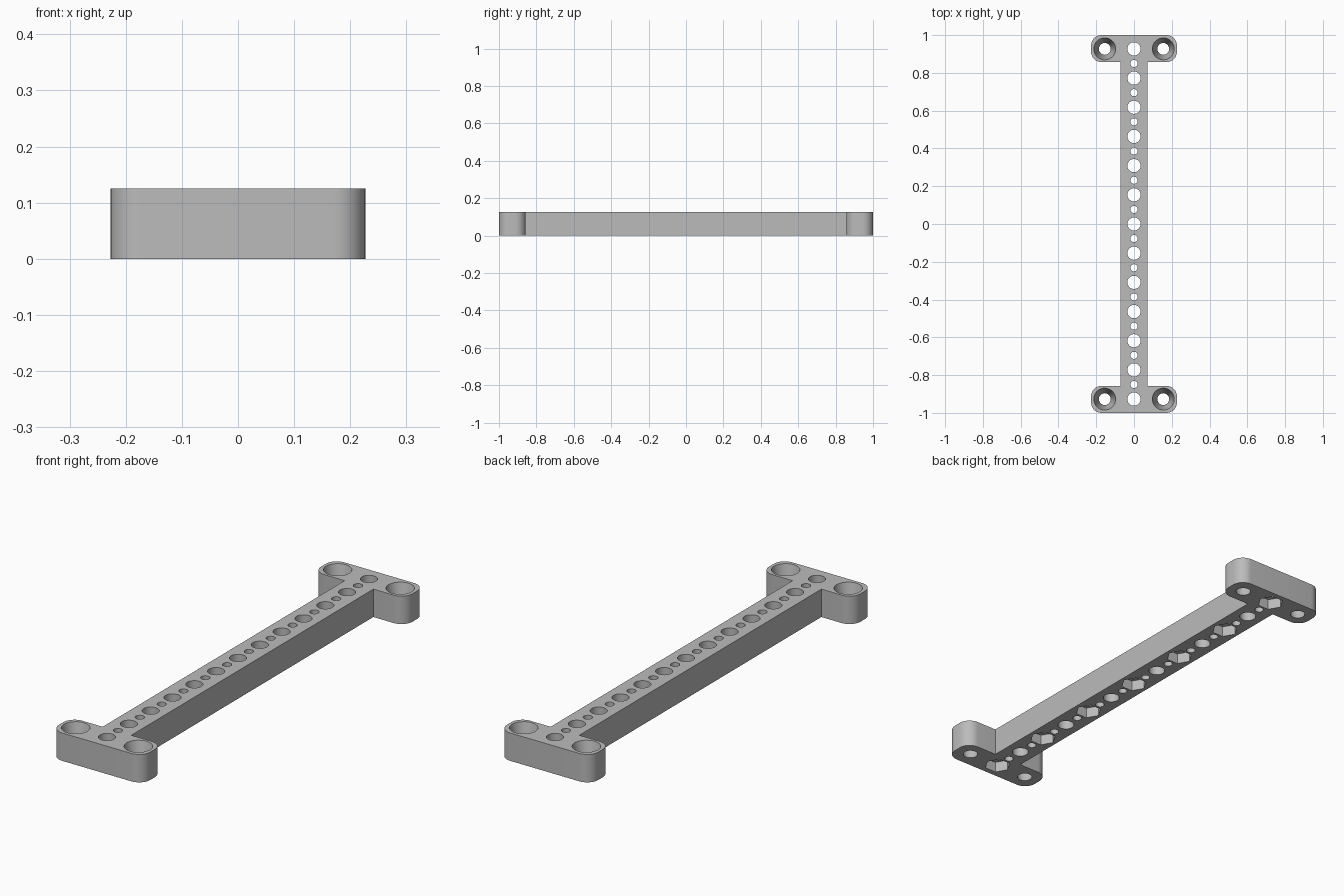
import bpy, bmesh
from math import pi, sin, cos, radians
from mathutils import Matrix

if "Cube" in bpy.data.objects:
    bpy.data.objects.remove(bpy.data.objects["Cube"], do_unlink=True)

HEIGHT = 0.125
HALF_W, STEM, CAP_Y = 0.227, 0.071, 0.857
CORNER = 0.055
END = 0.927          # outermost hole position
PITCH = END / 6      # spacing of the large holes
SCREW_X = 0.155

grey = bpy.data.materials.new("plain grey")
grey.use_nodes = True
colour = (0.5, 0.5, 0.5, 1)
grey.diffuse_color = colour
grey.node_tree.nodes["Principled BSDF"].inputs["Base Color"].default_value = colour


def make_object(name, bm):
    bmesh.ops.recalc_face_normals(bm, faces=bm.faces)
    mesh = bpy.data.meshes.new(name)
    bm.to_mesh(mesh)
    bm.free()
    mesh.materials.append(grey)
    obj = bpy.data.objects.new(name, mesh)
    bpy.context.collection.objects.link(obj)
    return obj


def arc(cx, cy, start):
    """Quarter-round corner, counter-clockwise from start degrees."""
    steps = 10
    return [(cx + CORNER * cos(radians(start + 90 * i / steps)),
             cy + CORNER * sin(radians(start + 90 * i / steps)))
            for i in range(steps + 1)]


def add_cutter(bm, x, y, z0, z1, r0, r1, sides=40):
    place = Matrix.Translation((x, y, (z0 + z1) / 2))
    if sides == 6:
        place = place @ Matrix.Rotation(pi / 2, 4, 'Z')
    bmesh.ops.create_cone(bm, cap_ends=True, segments=sides, radius1=r0,
                          radius2=r1, depth=z1 - z0, matrix=place)


# I-shaped bar outline: back end, then the front end by half-turn symmetry
cx = HALF_W - CORNER
half = ([(STEM, CAP_Y)] + arc(cx, CAP_Y + CORNER, -90) + arc(cx, 1 - CORNER, 0)
        + arc(-cx, 1 - CORNER, 90) + arc(-cx, CAP_Y + CORNER, 180)
        + [(-STEM, CAP_Y)])
outline = half + [(-x, -y) for x, y in half]
bm = bmesh.new()
face = bm.faces.new([bm.verts.new((x, y, 0)) for x, y in outline])
top = bmesh.ops.extrude_face_region(bm, geom=[face])
bmesh.ops.translate(bm, vec=(0, 0, HEIGHT),
                    verts=[v for v in top["geom"] if isinstance(v, bmesh.types.BMVert)])
bar = make_object("mounting_bar", bm)

# Row of alternating large and small through holes
holes = bmesh.new()
for i in range(25):
    radius = 0.019 if i % 2 else 0.035
    add_cutter(holes, 0, -END + i * PITCH / 2, -0.05, HEIGHT + 0.05, radius, radius)

# Tapered screw holes in the four corners
slope = (0.058 - 0.031) / HEIGHT
for x in (-SCREW_X, SCREW_X):
    for y in (-END, END):
        add_cutter(holes, x, y, -0.02, HEIGHT + 0.02,
                   0.031 - 0.02 * slope, 0.058 + 0.02 * slope, 48)

# Hexagonal nut pockets under every second large hole
pockets = bmesh.new()
for i in range(7):
    add_cutter(pockets, 0, -END + 2 * i * PITCH, -0.05, 0.048, 0.056, 0.056, 6)

# Cut the holes and pockets, then bake the result
cutters = [make_object("hole_cutter", holes), make_object("nut_pocket_cutter", pockets)]
for cutter in cutters:
    cutter.hide_render = True
    cut = bar.modifiers.new(cutter.name, 'BOOLEAN')
    cut.operation = 'DIFFERENCE'
    cut.solver = 'EXACT'
    cut.object = cutter
bpy.context.view_layer.update()
graph = bpy.context.evaluated_depsgraph_get()
baked = bpy.data.meshes.new_from_object(bar.evaluated_get(graph))
bar.modifiers.clear()
bar.data = baked
for cutter in cutters:
    bpy.data.objects.remove(cutter, do_unlink=True)

# Smooth the round walls, keep the edges sharp
bpy.ops.object.select_all(action='DESELECT')
bar.select_set(True)
bpy.context.view_layer.objects.active = bar
bpy.ops.object.shade_smooth_by_angle(angle=radians(30))
